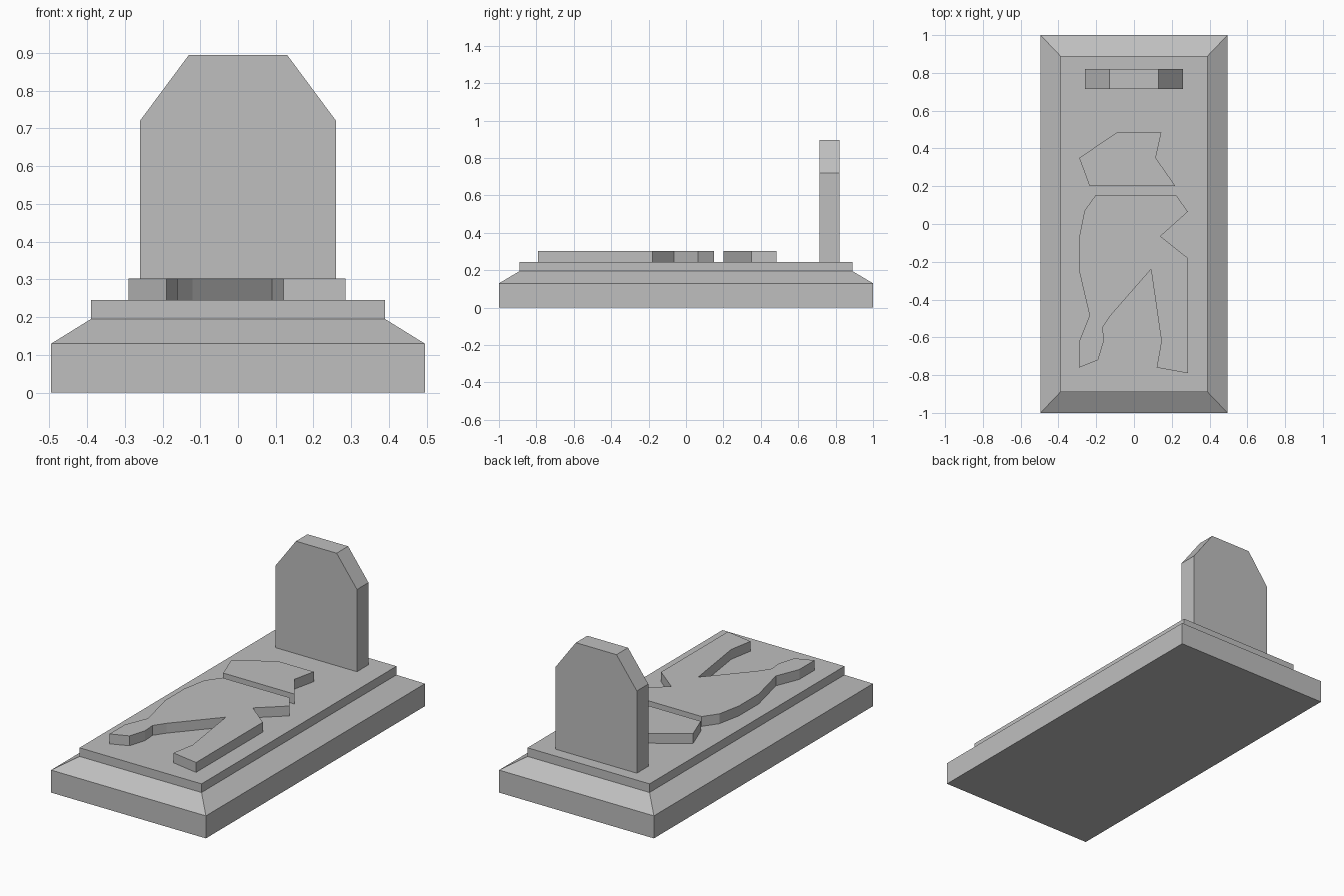
import bpy
import bmesh
from mathutils import Vector

old = bpy.data.objects.get("Cube")
if old:
    bpy.data.objects.remove(old, do_unlink=True)

stone = bpy.data.materials.new("grey stone")
stone.use_nodes = True
stone.diffuse_color = (0.52, 0.52, 0.52, 1)
stone.node_tree.nodes["Principled BSDF"].inputs["Base Color"].default_value = (0.52, 0.52, 0.52, 1)


def finish(name, bm):
    bmesh.ops.recalc_face_normals(bm, faces=bm.faces)
    mesh = bpy.data.meshes.new(name)
    bm.to_mesh(mesh)
    bm.free()
    mesh.materials.append(stone)
    obj = bpy.data.objects.new(name, mesh)
    bpy.context.collection.objects.link(obj)
    return obj


def extrude_outline(name, outline, offset):
    """Extrude a closed planar outline into a solid plate."""
    bm = bmesh.new()
    face = bm.faces.new([bm.verts.new(p) for p in outline])
    moved = bmesh.ops.extrude_face_region(bm, geom=[face], use_keep_orig=True)["geom"]
    verts = [v for v in moved if isinstance(v, bmesh.types.BMVert)]
    bmesh.ops.translate(bm, verts=verts, vec=Vector(offset))
    return finish(name, bm)


# Stepped plinth: stacked rectangles (half width, half length, height)
levels = [(0.495, 1, 0), (0.495, 1, 0.13), (0.39, 0.89, 0.195), (0.39, 0.89, 0.245)]
SLAB_TOP = levels[-1][2]
bm = bmesh.new()
rings = [[bm.verts.new((sx * w, sy * l, z)) for sx, sy in ((-1, -1), (1, -1), (1, 1), (-1, 1))]
         for w, l, z in levels]
for low, high in zip(rings, rings[1:]):
    for i in range(4):
        j = (i + 1) % 4
        bm.faces.new((low[i], low[j], high[j], high[i]))
bm.faces.new(rings[0][::-1])
bm.faces.new(rings[-1])
finish("stepped_plinth", bm)

# Headstone with chamfered shoulders
half = [(0.26, SLAB_TOP), (0.26, 0.72), (0.13, 0.895)]
profile = half + [(-x, z) for x, z in reversed(half)]
extrude_outline("headstone", [(x, 0.715, z) for x, z in profile], (0, 0.105, 0))

# Raised relief: upper piece and body with two legs
upper = [(-0.09, 0.485), (0.145, 0.485), (0.115, 0.35), (0.22, 0.2), (-0.235, 0.2), (-0.29, 0.35)]
body = [(-0.205, 0.15), (0.225, 0.15), (0.285, 0.065), (0.14, -0.065), (0.285, -0.18),
        (0.285, -0.79), (0.12, -0.76), (0.145, -0.62), (0.09, -0.24), (-0.12, -0.48),
        (-0.165, -0.545), (-0.16, -0.62), (-0.19, -0.72), (-0.29, -0.76), (-0.29, -0.62),
        (-0.235, -0.485), (-0.29, -0.25), (-0.29, -0.07), (-0.262, 0.07)]
for name, outline in (("relief_upper", upper), ("relief_body", body)):
    extrude_outline(name, [(x, y, SLAB_TOP) for x, y in outline], (0, 0, 0.057))
